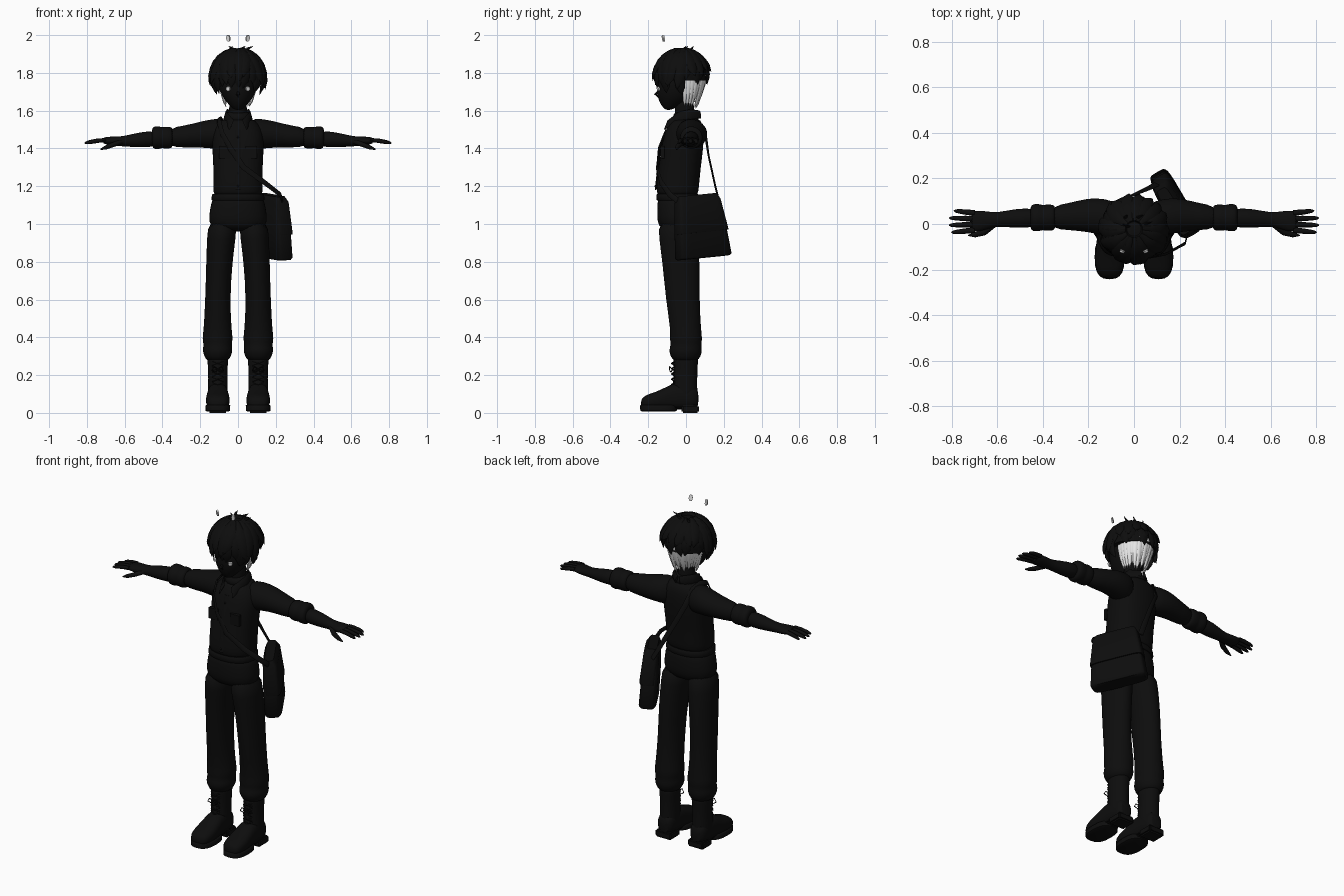
import bpy
import bmesh
import math
import random
from mathutils import Vector, Matrix

random.seed(4)
if "Cube" in bpy.data.objects:
    bpy.data.objects.remove(bpy.data.objects["Cube"])


def make_material(name, value):
    mat = bpy.data.materials.new(name)
    mat.use_nodes = True
    colour = (value, value, value, 1)
    mat.diffuse_color = colour
    mat.node_tree.nodes["Principled BSDF"].inputs["Base Color"].default_value = colour
    return mat


BLACK = make_material("soft black", 0.004)
WHITE = make_material("off white", 0.8)


def skin(bm, rings):
    """Bridge rings of points and cap both ends."""
    loops = [[bm.verts.new(p) for p in ring] for ring in rings]
    for low, high in zip(loops, loops[1:]):
        for i in range(len(low)):
            j = (i + 1) % len(low)
            bm.faces.new((low[i], low[j], high[j], high[i]))
    bm.faces.new(loops[0][::-1])
    bm.faces.new(loops[-1])


def finish(name, bm, mat=BLACK, subdivide=False):
    bmesh.ops.recalc_face_normals(bm, faces=bm.faces)
    mesh = bpy.data.meshes.new(name)
    bm.to_mesh(mesh)
    bm.free()
    mesh.materials.append(mat)
    obj = bpy.data.objects.new(name, mesh)
    bpy.context.collection.objects.link(obj)
    bpy.ops.object.select_all(action="DESELECT")
    obj.select_set(True)
    bpy.context.view_layer.objects.active = obj
    bpy.ops.object.shade_smooth_by_angle(angle=math.radians(50))
    if subdivide:
        mod = obj.modifiers.new("smooth", "SUBSURF")
        mod.levels = mod.render_levels = 1
    return obj


def loft(name, rings, axis="Z", power=1.0, subdivide=True, mat=BLACK, n=20):
    """Rings are (position on axis, centre u, centre v, radius u, radius v)."""
    def point(t, u, v, a, b, k):
        c, s = math.cos(k), math.sin(k)
        u += a * math.copysign(abs(c) ** power, c)
        v += b * math.copysign(abs(s) ** power, s)
        return {"X": (t, u, v), "Y": (u, t, v), "Z": (u, v, t)}[axis]
    bm = bmesh.new()
    skin(bm, [[point(*r, math.tau * i / n) for i in range(n)] for r in rings])
    return finish(name, bm, mat, subdivide)


def sweep(bm, path, widths, thick, normal_at, n=6):
    """Flattened tapered tube along a path."""
    pts, rings = [Vector(p) for p in path], []
    for i, p in enumerate(pts):
        tangent = (pts[min(i + 1, len(pts) - 1)] - pts[max(i - 1, 0)]).normalized()
        side = tangent.cross(normal_at(p)).normalized()
        out = side.cross(tangent)
        w = widths[i]
        h = min(w, thick)
        rings.append([p + side * w * math.cos(k) + out * h * math.sin(k)
                      for k in (math.tau * j / n for j in range(n))])
    skin(bm, rings)


def box(bm, centre, size):
    bmesh.ops.create_cube(bm, size=1, matrix=Matrix.Translation(centre) @ Matrix.Diagonal((*size, 1)))


def up(p):
    return Vector((0, 0, 1))


def from_body(p):
    return Vector((p.x, p.y + 0.03, 0.02)).normalized()


# Head and neck
loft("head", [(1.602, 0, -.095, .02, .014), (1.63, 0, -.078, .047, .055), (1.66, 0, -.06, .074, .088),
              (1.7, 0, -.045, .096, .112), (1.76, 0, -.035, .11, .122), (1.84, 0, -.025, .112, .122),
              (1.9, 0, -.025, .07, .08)])
loft("neck", [(1.5, 0, 0, .05, .052), (1.6, 0, -.01, .046, .05), (1.7, 0, -.01, .05, .055)])
bm = bmesh.new()
sweep(bm, [(0, -.14, 1.71), (0, -.162, 1.685), (0, -.145, 1.672)], [.004, .01, .006], .01, up)
finish("nose", bm)

# Eye highlights and the pair of small floating plates
for side, label in ((1, "left"), (-1, "right")):
    for part, y, z, w, h in (("eye_highlight", -.147, 1.716, .012, .012), ("floating_plate", -.12, 1.983, .011, .018)):
        obj = loft(f"{label}_{part}", [(-.004, 0, 0, w * .9, h * .9), (.004, 0, 0, w, h)], "Y", 0.8, False, WHITE)
        obj.location = (side * .052, y, z)
        obj.rotation_euler = (math.radians(10), 0, side * math.radians(25))

# Hair: cap, layered locks and crown tufts
SKULL = Vector((0, -.022, 1.79))


def on_hair(azimuth, polar, scale):
    h = math.sin(polar) if polar < math.pi / 2 else .5 + .5 * math.sin(polar)
    return SKULL + Vector((.142 * h * math.cos(azimuth), .142 * h * math.sin(azimuth), .137 * math.cos(polar))) * scale


def from_skull(p):
    return (p - SKULL).normalized()


bm = bmesh.new()
skin(bm, [[on_hair(math.tau * i / 32, math.radians(t), .94) for i in range(32)] for t in range(4, 105, 10)])
finish("hair_cap", bm)

bm = bmesh.new()
for layer, count in enumerate((26, 17)):
    for i in range(count):
        a = math.tau * (i + random.uniform(-.3, .3)) / count
        back = math.sin(a)
        end = 108 if back > .15 else (118 if back < -.8 else 136)
        end = math.radians(end + random.uniform(-7, 7) - layer * 22)
        start, twist = math.radians(14), random.uniform(-.25, .25)
        steps = [k / 6 for k in range(7)]
        path = [on_hair(a + twist * s * s, start + (end - start) * s, .96 + .03 * layer + (.09 * layer + .03) * s ** 5)
                for s in steps]
        widths = [.012 + .022 * math.sin(math.pi * min(s * 1.1, .8)) for s in steps[:-1]] + [.001]
        sweep(bm, path, widths, .012, from_skull)
for x, y, lean in ((-.02, -.01, -.03), (.01, .03, .03), (.04, 0, .04), (-.04, .03, .01)):
    sweep(bm, [(x, y, 1.9), (x + lean * .3, y, 1.928), (x + lean, y + .01, 1.942)], [.012, .008, .001], .006,
          lambda p: Vector((0, 1, 0)))
finish("hair_locks", bm)

# Pale undercut at the nape, made of downward locks
bm = bmesh.new()
for i in range(17):
    a = math.pi * i / 16
    low = 1.625 + random.uniform(-.02, .02) + .01 * abs(math.cos(a))
    path = []
    for s in (0, .3, .6, .85, 1):
        r = .104 - .04 * s ** 1.5
        path.append((r * .98 * math.cos(a), r * math.sin(a) + .004 - .012 * s, 1.79 + (low - 1.79) * s))
    sweep(bm, path, [.016, .017, .014, .009, .001], .007, from_skull)
finish("undercut_hair", bm, WHITE)

# Shirt and collar
loft("shirt", [(1.14, 0, -.045, .126, .103), (1.17, 0, -.045, .133, .112), (1.22, 0, -.043, .133, .115),
               (1.3, 0, -.033, .131, .112), (1.4, 0, -.02, .138, .113), (1.48, 0, -.01, .14, .106),
               (1.53, 0, -.002, .115, .092), (1.565, 0, 0, .07, .068)], power=.85)
loft("collar_stand", [(1.53, 0, -.004, .074, .072), (1.57, 0, -.002, .072, .07), (1.6, 0, .0, .06, .058)])
bm = bmesh.new()
for s in (1, -1):
    sweep(bm, [(s * .01, .075, 1.58), (s * .062, .03, 1.585), (s * .068, -.03, 1.57), (s * .04, -.09, 1.535),
               (s * .045, -.115, 1.5)], [.022, .024, .026, .024, .002], .006, from_body)
finish("collar_flaps", bm)
bm = bmesh.new()
sweep(bm, [(0, -.106, 1.5), (0, -.136, 1.4), (0, -.148, 1.3), (0, -.161, 1.18)], [.014] * 4, .005, from_body)
for k in range(5):
    bmesh.ops.create_uvsphere(bm, u_segments=8, v_segments=6, radius=.006,
                              matrix=Matrix.Translation((0, -.162 + .01 * k, 1.2 + .065 * k)))
finish("button_placket", bm)
bm = bmesh.new()
for s in (1, -1):
    box(bm, (s * .07, -.125, 1.38), (.06, .02, .065))
finish("chest_pockets", bm)

# Trousers and belt
loft("trouser_hips", [(.96, 0, -.045, .09, .07), (.99, 0, -.045, .155, .103), (1.04, 0, -.045, .156, .11),
                      (1.1, 0, -.045, .146, .108), (1.17, 0, -.045, .13, .104)], power=.9)
loft("belt", [(1.125, 0, -.045, .138, .108), (1.13, 0, -.045, .141, .112), (1.155, 0, -.045, .138, .111),
              (1.16, 0, -.045, .134, .107)], subdivide=False, power=.9)

# Limbs, built once per side
for s, label in ((1, "left"), (-1, "right")):
    loft(f"{label}_trouser_leg", [(z, s * x, y, a, b) for z, x, y, a, b in (
        (.27, .109, -.002, .056, .064), (.3, .108, -.002, .071, .08), (.33, .108, -.003, .082, .09),
        (.36, .108, 0, .073, .08), (.39, .108, 0, .083, .088), (.43, .108, 0, .075, .081), (.6, .108, -.018, .066, .09),
        (.8, .099, -.026, .07, .1), (.93, .088, -.04, .077, .105), (1.02, .08, -.045, .078, .105))])
    loft(f"{label}_sleeve", [(s * x, y, z, a, b) for x, y, z, a, b in (
        (.05, .015, 1.475, .075, .085), (.13, .03, 1.478, .083, .08), (.2, .04, 1.474, .076, .069),
        (.28, .033, 1.463, .06, .058), (.37, .028, 1.458, .052, .053))], "X")
    loft(f"{label}_rolled_cuff", [(s * x, .028, 1.457, r, r) for x, r in (
        (.345, .05), (.355, .057), (.385, .06), (.4, .054), (.415, .061), (.445, .061), (.457, .05))], "X")
    loft(f"{label}_forearm", [(s * x, y, z, a, b) for x, y, z, a, b in (
        (.42, .027, 1.452, .046, .046), (.52, .025, 1.446, .043, .041), (.6, .02, 1.438, .03, .028),
        (.64, .017, 1.438, .038, .025), (.68, .013, 1.44, .047, .023), (.72, .011, 1.442, .046, .016))], "X")
    bm = bmesh.new()
    for k, length in enumerate((.085, .105, .105, .095)):
        y = .048 - .025 * k
        sweep(bm, [(s * (.7 + length * t), y + (y - .01) * .25 * t, 1.444 - .014 * t * t) for t in (0, .4, .8, 1, 1.08)],
              [.013, .012, .01, .007, .002], .011, up, 8)
    sweep(bm, [(s * .62, -.005, 1.435), (s * .66, -.036, 1.42), (s * .7, -.048, 1.405), (s * .728, -.05, 1.395)],
          [.014, .015, .011, .003], .013, up, 8)
    finish(f"{label}_fingers", bm)

    # Boots
    loft(f"{label}_boot_shaft", [(z, s * .107, y, a, b) for z, y, a, b in (
        (.04, 0, .052, .066), (.12, -.008, .054, .068), (.18, -.003, .05, .063), (.26, -.002, .054, .065),
        (.285, -.002, .056, .068), (.3, -.002, .05, .06))])
    loft(f"{label}_boot_foot", [(y, s * .107, z, a, b) for y, z, a, b in (
        (.068, .075, .035, .045), (.04, .085, .052, .065), (-.05, .09, .055, .075), (-.1, .078, .06, .062),
        (-.16, .064, .066, .046), (-.215, .058, .058, .038), (-.24, .048, .035, .022))], "Y", .8)
    loft(f"{label}_boot_sole", [(z, s * .107, -.145, a, b) for z, a, b in (
        (.008, .058, .088), (.012, .065, .097), (.038, .066, .098), (.042, .062, .094))], power=.75, subdivide=False)
    bm = bmesh.new()
    box(bm, (s * .107, .022, .021), (.104, .092, .042))
    box(bm, (s * .107, -.06, .032), (.085, .1, .02))
    bmesh.ops.bevel(bm, geom=bm.edges[:], offset=.008, segments=2, affect="EDGES")
    finish(f"{label}_boot_heel", bm)
    bm = bmesh.new()
    for k in range(5):
        z = .14 + .028 * k
        for d in (1, -1):
            sweep(bm, [(s * .107 - d * .028, -.06, z), (s * .107, -.076, z + .01), (s * .107 + d * .028, -.06, z + .02)],
                  [.004] * 3, .004, up)
    for d in (1, -1):
        x = s * .107
        sweep(bm, [(x, -.072, .23), (x + d * .02, -.088, .245), (x + d * .032, -.086, .225), (x + d * .015, -.08, .215),
                   (x, -.072, .228)], [.003] * 5, .003, lambda p: Vector((0, 1, 0)))
    finish(f"{label}_boot_laces", bm)

# Shoulder bag, wider at the bottom and turned to sit behind the left hip
tilt = (math.radians(5), math.radians(-4), math.radians(30))
place = (.178, .075, .985)
bag_parts = [
    loft("bag_body", [(-.165, 0, 0, .04, .15), (-.155, 0, 0, .048, .158), (0, 0, 0, .046, .143),
                      (.14, 0, 0, .038, .122), (.165, 0, 0, .024, .11)], power=.35, subdivide=False, n=32),
    loft("bag_flap", [(-.03, .008, 0, .045, .15), (-.025, .008, 0, .047, .151), (.14, .003, 0, .042, .127),
                      (.17, 0, 0, .026, .113)], power=.35, subdivide=False, n=32)]
for part in bag_parts:
    part.location, part.rotation_euler = place, tilt

# Strap across the chest, over the right shoulder and down the back
bm = bmesh.new()
strap = [(.235, -.04, 1.12), (.225, -.085, 1.155), (.14, -.132, 1.22), (.03, -.155, 1.3), (-.04, -.143, 1.4),
         (-.085, -.108, 1.48), (-.1, -.06, 1.54), (-.1, 0, 1.56), (-.09, .06, 1.545), (-.07, .105, 1.46),
         (-.02, .12, 1.36), (.06, .155, 1.2), (.1, .175, 1.12)]
sweep(bm, strap, [.015] * len(strap), .004, lambda p: (p - Vector((0, -.02, min(p.z, 1.45)))).normalized())
finish("bag_strap", bm)
